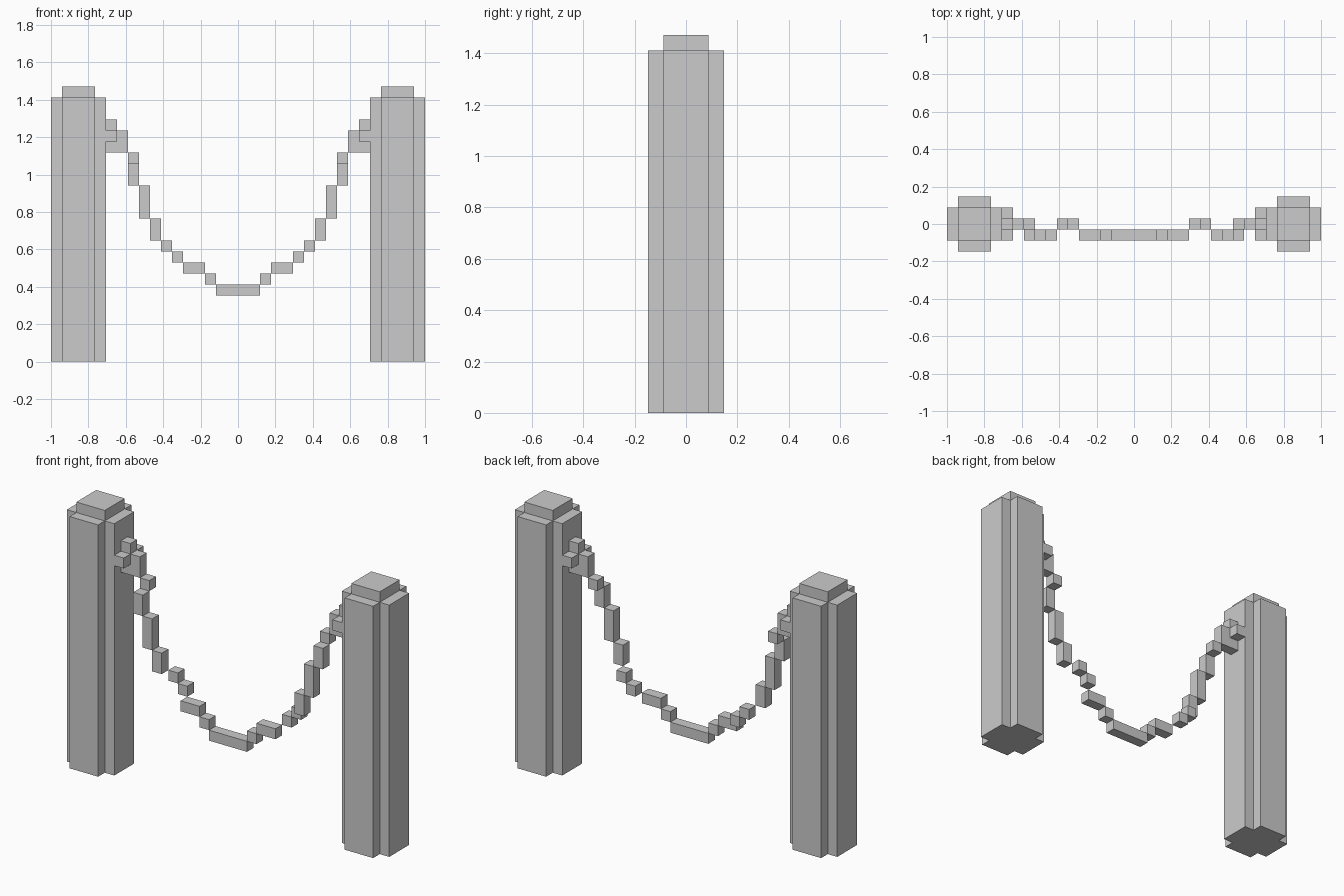
import bpy, bmesh, math
from mathutils import Vector

if "Cube" in bpy.data.objects:
    bpy.data.objects.remove(bpy.data.objects["Cube"])

U = 2 / 34  # edge length of one block


def box(x0, x1, y0, y1, z0, z1):
    """Unit cells in a block range; cell y = 0 straddles the centre line."""
    return {(x, y, z) for x in range(x0, x1) for y in range(y0, y1) for z in range(z0, z1)}


def mirror(cells):
    return {(-x - 1, y, z) for x, y, z in cells}


# Post: plus-shaped shaft with a smaller square cap
post = box(-17, -12, -1, 2, 0, 24) | box(-16, -13, -2, 3, 0, 24) | box(-16, -13, -1, 2, 24, 25)

# Knot: small cross of blocks where the rope meets the post
knot = box(-12, -11, 0, 1, 19, 22) | box(-12, -11, -1, 2, 20, 21) | box(-11, -10, 0, 1, 19, 21)

# Rope: stepped sagging curve, left half (x0, x1, y, z0, z1)
rope = set()
for x0, x1, y, z0, z1 in [(-10, -9, 0, 18, 19), (-10, -9, -1, 16, 18), (-9, -8, -1, 13, 16),
                          (-8, -7, -1, 11, 13), (-7, -6, 0, 10, 11), (-6, -5, 0, 9, 10),
                          (-5, -3, -1, 8, 9), (-3, -2, -1, 7, 8), (-2, 0, -1, 6, 7)]:
    rope |= box(x0, x1, y, y + 1, z0, z1)

parts = {"left_post": post, "right_post": mirror(post),
         "left_knot": knot, "right_knot": mirror(knot),
         "rope": rope | mirror(rope)}
solid = set().union(*parts.values())


def build(name, cells):
    """Make only the exposed block faces, then merge the flat areas."""
    bm = bmesh.new()
    for c in cells:
        centre = Vector((c[0] + 0.5, c[1], c[2] + 0.5))
        for axis in range(3):
            for s in (-1, 1):
                n = [0, 0, 0]
                n[axis] = s
                if tuple(a + b for a, b in zip(c, n)) in solid:
                    continue
                n = Vector(n)
                u = Vector((n.y, n.z, n.x))
                v = n.cross(u)
                corners = [(-1, -1), (1, -1), (1, 1), (-1, 1)]
                bm.faces.new([bm.verts.new((centre + (n + a * u + b * v) / 2) * U)
                              for a, b in corners])
    bmesh.ops.remove_doubles(bm, verts=bm.verts, dist=U * 0.01)
    bmesh.ops.dissolve_limit(bm, angle_limit=math.radians(1), verts=bm.verts, edges=bm.edges)
    mesh = bpy.data.meshes.new(name)
    bm.to_mesh(mesh)
    bm.free()
    bpy.context.collection.objects.link(bpy.data.objects.new(name, mesh))


for name, cells in parts.items():
    build(name, cells)
